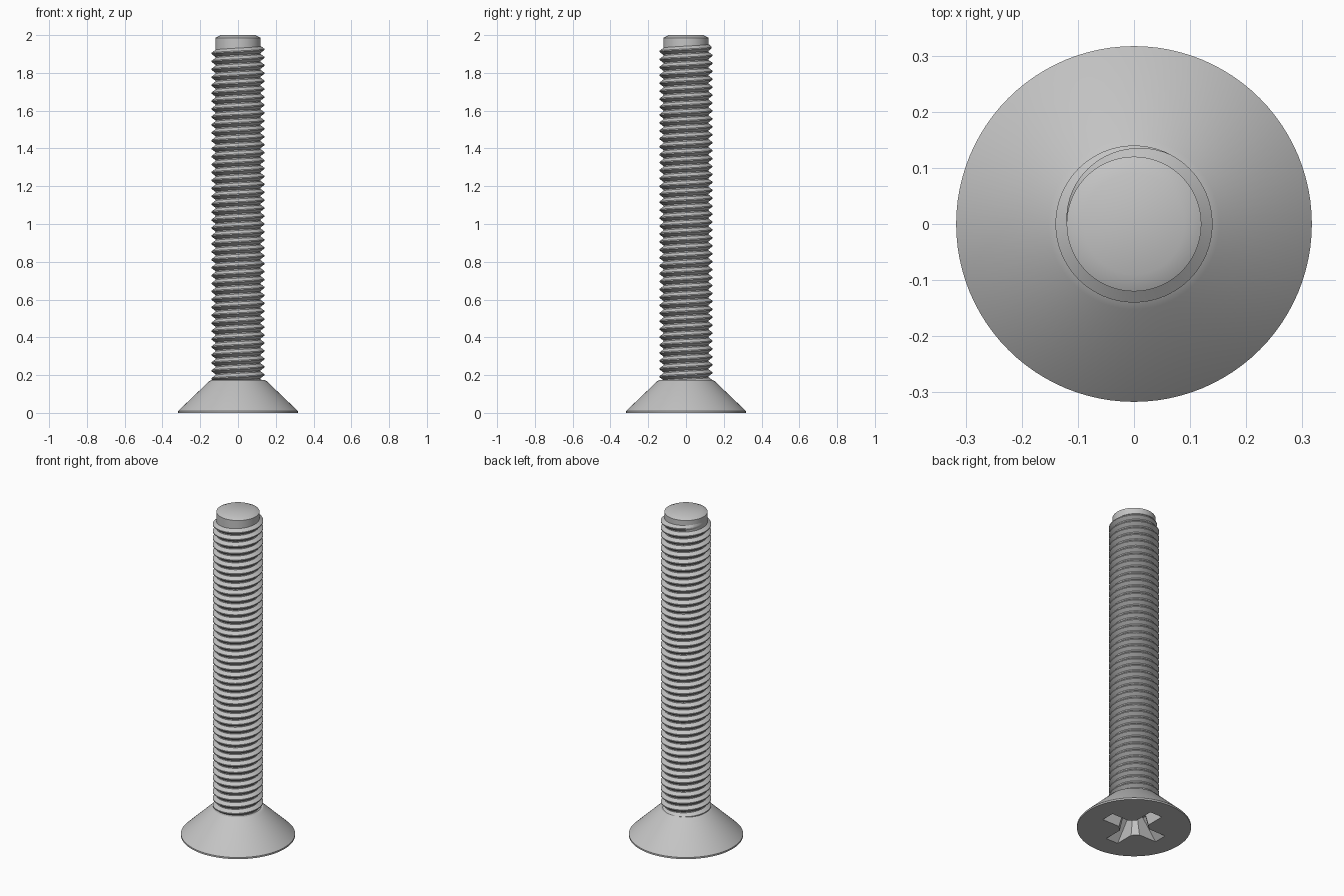
import bpy
import bmesh
import math

default_cube = bpy.data.objects.get("Cube")
if default_cube:
    bpy.data.objects.remove(default_cube, do_unlink=True)

SIDES = 96
PITCH = 0.042
CORE_R = 0.12
CREST_R = 0.14

# One plain steel grey for every part
steel = bpy.data.materials.new("steel grey")
steel.use_nodes = True
steel.diffuse_color = (0.55, 0.55, 0.55, 1)
steel.node_tree.nodes["Principled BSDF"].inputs["Base Color"].default_value = steel.diffuse_color


def make_object(name, bm):
    bmesh.ops.recalc_face_normals(bm, faces=bm.faces)
    mesh = bpy.data.meshes.new(name)
    bm.to_mesh(mesh)
    bm.free()
    mesh.materials.append(steel)
    obj = bpy.data.objects.new(name, mesh)
    bpy.context.collection.objects.link(obj)
    return obj


def loft(name, rings):
    """Join equal-length rings of points and cap both ends."""
    bm = bmesh.new()
    loops = [[bm.verts.new(p) for p in ring] for ring in rings]
    count = len(loops[0])
    for low, high in zip(loops, loops[1:]):
        for i in range(count):
            j = (i + 1) % count
            bm.faces.new((low[i], low[j], high[j], high[i]))
    bm.faces.new(loops[0])
    bm.faces.new(loops[-1])
    return make_object(name, bm)


def circle(radius, z):
    steps = [2 * math.pi * i / SIDES for i in range(SIDES)]
    return [(radius * math.cos(a), radius * math.sin(a), z) for a in steps]


def cross(reach, half, corner, z):
    """Four-armed outline with chamfered inner corners."""
    points = []
    for quarter in range(4):
        c, s = math.cos(quarter * math.pi / 2), math.sin(quarter * math.pi / 2)
        for x, y in ((corner, -half), (reach, -half), (reach, half), (corner, half)):
            points.append((x * c - y * s, x * s + y * c, z))
    return points


def smooth(obj, degrees):
    bpy.ops.object.select_all(action="DESELECT")
    obj.select_set(True)
    bpy.context.view_layer.objects.active = obj
    bpy.ops.object.shade_smooth_by_angle(angle=math.radians(degrees))


# Countersunk head with a thin rim and a small collar chamfer
head_profile = ((0.317, 0), (0.317, 0.01), (0.152, 0.168), (0.14, 0.175))
head = loft("countersunk_head", [circle(r, z) for r, z in head_profile])

# Tapered cross recess in the underside of the head
cutter = loft("recess_cutter", [cross(0.205, 0.043, 0.078, -0.015),
                                cross(0.09, 0.03, 0.048, 0.11)])
cutter.hide_render = True
cut = head.modifiers.new("cross recess", "BOOLEAN")
cut.operation = "DIFFERENCE"
cut.solver = "EXACT"
cut.object = cutter
bpy.ops.object.select_all(action="DESELECT")
bpy.context.view_layer.objects.active = head
head.select_set(True)
bpy.ops.object.modifier_apply(modifier=cut.name)
bpy.data.objects.remove(cutter, do_unlink=True)
smooth(head, 20)

# Plain core with a chamfered tip
core_profile = ((CORE_R, 0.15), (CORE_R, 1.985), (0.09, 2.0))
core = loft("shaft_core", [circle(r, z) for r, z in core_profile])
smooth(core, 30)

# Right-hand thread: ridge section swept up a helix, fading out near the tip
START_Z, END_Z = 0.15, 1.945
STEPS = 64
total = int((END_Z - START_Z) / PITCH * STEPS)
fade = STEPS // 3
sections = []
for i in range(total + 1):
    left = total - i
    angle = math.pi - 2 * math.pi * left / STEPS
    z = END_Z - PITCH * left / STEPS
    crest = CORE_R + (CREST_R - CORE_R) * min(1, left / fade)
    section = ((CORE_R - 0.002, -0.46), (crest, -0.07), (crest, 0.07), (CORE_R - 0.002, 0.46))
    sections.append([(r * math.cos(angle), r * math.sin(angle), z + PITCH * h)
                     for r, h in section])
thread = loft("screw_thread", sections)
smooth(thread, 25)
